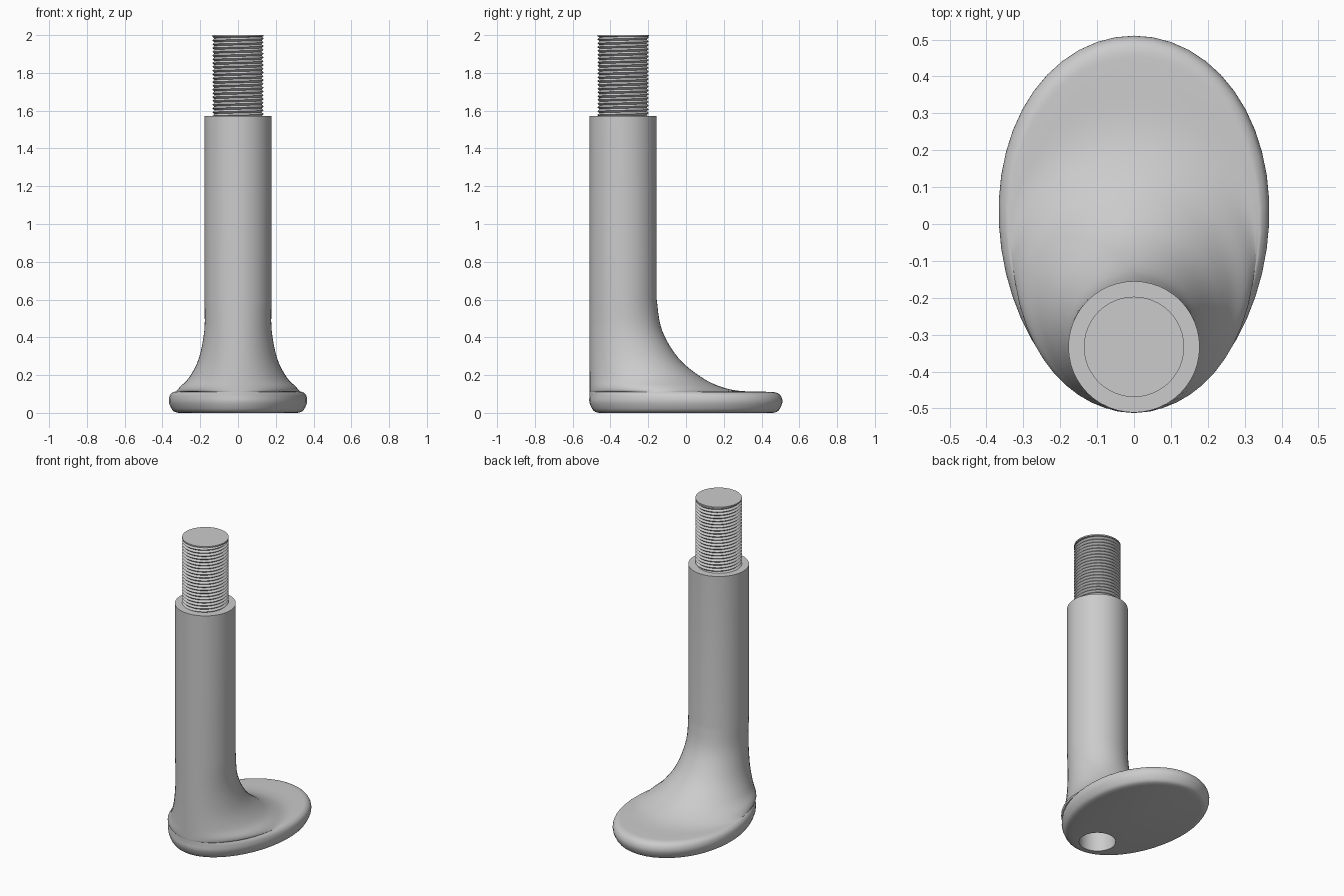
import bpy
import bmesh
from math import sin, cos, tau

cube = bpy.data.objects.get("Cube")
if cube:
    bpy.data.objects.remove(cube)

metal = bpy.data.materials.new("satin_grey")
metal.use_nodes = True
metal.diffuse_color = (0.6, 0.6, 0.6, 1)
metal.node_tree.nodes["Principled BSDF"].inputs["Base Color"].default_value = (0.6, 0.6, 0.6, 1)

SEGMENTS = 48
AXIS = -0.333          # y of the post axis
POST_R = 0.178
POST_TOP = 1.572
FRONT, BACK = AXIS - POST_R, AXIS + POST_R


def finish(bm, name, angle):
    bmesh.ops.recalc_face_normals(bm, faces=bm.faces)
    mesh = bpy.data.meshes.new(name)
    bm.to_mesh(mesh)
    bm.free()
    mesh.materials.append(metal)
    obj = bpy.data.objects.new(name, mesh)
    bpy.context.collection.objects.link(obj)
    bpy.ops.object.select_all(action="DESELECT")
    obj.select_set(True)
    bpy.context.view_layer.objects.active = obj
    bpy.ops.object.shade_smooth_by_angle(angle=angle)
    return obj


def ring(bm, z, half_width, front, back):
    """Oval section that turns from an egg at the foot to a circle at the post."""
    egg = max(0, 0.07 * (back - BACK) / 0.67)
    mid, half = (front + back) / 2, (back - front) / 2
    verts = []
    for i in range(SEGMENTS):
        a = tau * i / SEGMENTS
        verts.append(bm.verts.new((half_width * cos(a) * (1 + egg * sin(a)), mid + half * sin(a), z)))
    return verts


def smooth_rows(rows, steps=4):
    """Catmull-Rom interpolation between section rows."""
    result = []
    last = len(rows) - 1
    for k in range(last):
        p, q, r, s = (rows[min(max(k + d, 0), last)] for d in (-1, 0, 1, 2))
        for j in range(steps):
            t = j / steps
            result.append([b + t * (c - a) / 2 + t * t * (a - 2.5 * b + 2 * c - d / 2)
                           + t ** 3 * (1.5 * (b - c) + (d - a) / 2)
                           for a, b, c, d in zip(p, q, r, s)])
    return result + [rows[-1]]


# Foot and post: one loft, from the blind hole out under the sole and up
hole_r = 0.107
hole = [(z, hole_r, AXIS - hole_r, AXIS + hole_r) for z in (0.45, 0)]
edge = [
    (0, 0.315, -0.46, 0.46),
    (0.012, 0.345, -0.49, 0.49),
    (0.055, 0.365, FRONT, 0.51),
    (0.09, 0.362, FRONT, 0.502),
    (0.108, 0.347, FRONT, 0.475),
    (0.112, 0.335, FRONT, 0.42),
]
flare = [
    (0.117, 0.325, FRONT, 0.28),
    (0.14, 0.305, FRONT, 0.18),
    (0.19, 0.257, FRONT, 0.08),
    (0.29, 0.207, FRONT, -0.04),
    (0.44, POST_R, FRONT, -0.128),
    (0.6, POST_R, FRONT, BACK),
]
sections = hole + smooth_rows(edge + flare) + [(POST_TOP, POST_R, FRONT, BACK)]

bm = bmesh.new()
rings = [ring(bm, *s) for s in sections]
for low, high in zip(rings, rings[1:]):
    for i in range(SEGMENTS):
        j = (i + 1) % SEGMENTS
        bm.faces.new((low[i], low[j], high[j], high[i]))
bm.faces.new(rings[0])
bm.faces.new(rings[-1])
finish(bm, "foot_and_post", 0.6)

# Threaded stud: a helical strip of crests and roots, trimmed flat at the top
PITCH, CREST, ROOT, TOP = 0.02, 0.136, 0.125, 2.0
start = POST_TOP - 2 * PITCH
count = 2 * int((TOP - start) / PITCH) + 4
bm = bmesh.new()
rows = []
for k in range(count):
    row = []
    for i in range(SEGMENTS):
        a = tau * i / SEGMENTS
        r = CREST if k % 2 else ROOT
        z = start + PITCH * (k / 2 + i / SEGMENTS)
        row.append(bm.verts.new((r * cos(a), AXIS + r * sin(a), min(z, TOP - 0.002))))
    rows.append(row)
for k in range(count - 3):
    for i in range(SEGMENTS):
        if i < SEGMENTS - 1:
            right = rows[k][i + 1], rows[k + 1][i + 1]
        else:
            right = rows[k + 2][0], rows[k + 3][0]
        bm.faces.new((rows[k][i], right[0], right[1], rows[k + 1][i]))
finish(bm, "thread", 0.5)

# Flat end of the stud
bm = bmesh.new()
bmesh.ops.create_cone(bm, cap_ends=True, segments=SEGMENTS, radius1=CREST, radius2=CREST, depth=0.008)
bmesh.ops.translate(bm, verts=bm.verts, vec=(0, AXIS, TOP - 0.004))
finish(bm, "stud_end", 0.5)
